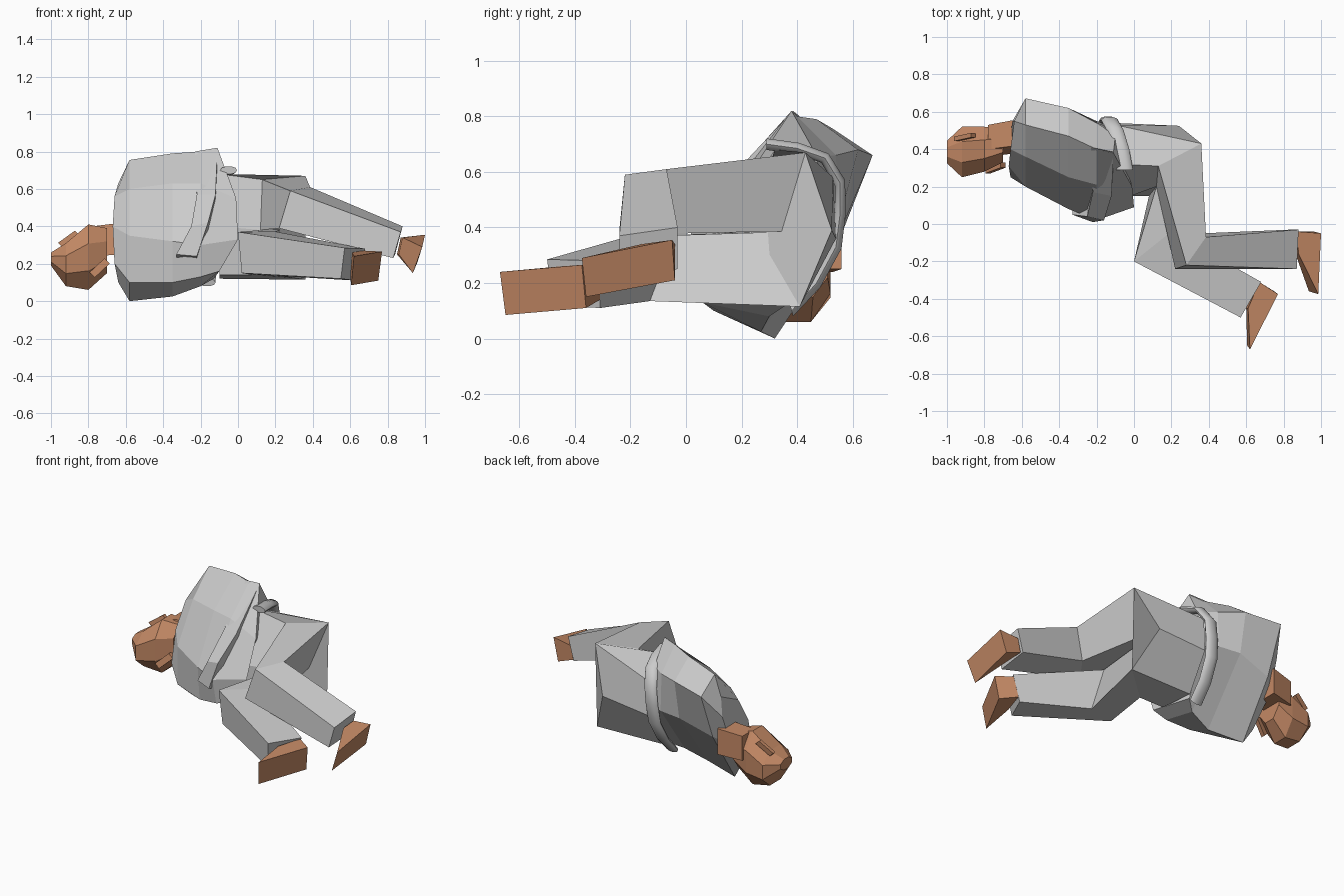
import bpy, bmesh, math
from mathutils import Vector


def material(name, color):
    m = bpy.data.materials.new(name)
    m.diffuse_color = color
    return m


SKIN = material("skin", (0.55, 0.25, 0.13, 1))


def loft(name, rings, mat=None, smooth=False):
    """Skin a closed tube through rings of equal point count and cap both ends."""
    bm = bmesh.new()
    vs = [[bm.verts.new(p) for p in r] for r in rings]
    n = len(vs[0])
    for a, b in zip(vs, vs[1:]):
        for i in range(n):
            j = (i + 1) % n
            bm.faces.new((a[i], a[j], b[j], b[i]))
    bm.faces.new(vs[0][::-1])
    bm.faces.new(vs[-1])
    bmesh.ops.recalc_face_normals(bm, faces=bm.faces)
    me = bpy.data.meshes.new(name)
    bm.to_mesh(me)
    bm.free()
    ob = bpy.data.objects.new(name, me)
    bpy.context.collection.objects.link(ob)
    if mat:
        me.materials.append(mat)
    for p in me.polygons:
        p.use_smooth = smooth
    return ob


def section(x, yz):
    return [(x, y, z) for y, z in yz]


def oval(x, y, z, ry, rz, n=8):
    return [(x, y + ry * math.cos(2 * math.pi * (i + .5) / n) / math.cos(math.pi / n),
             z + rz * math.sin(2 * math.pi * (i + .5) / n) / math.cos(math.pi / n))
            for i in range(n)]


# Jacket: shoulders to hem, each ring runs top, back, underside, front
loft("jacket", [
    [(-.64, .55, .63), (-.65, .55, .5), (-.66, .48, .3), (-.64, .34, .1),
     (-.66, .25, .2), (-.67, .31, .40), (-.66, .40, .56)],
    section(-.58, [(.53, .755), (.672, .66), (.55, .35), (.32, .0), (.2, .1), (.2, .35), (.36, .6)]),
    section(-.35, [(.47, .79), (.62, .68), (.57, .42), (.27, .025), (.1, .1), (.08, .32), (.25, .63)]),
    section(-.2, [(.4, .80), (.54, .66), (.55, .42), (.3, .08), (.06, .13), (.02, .30), (.21, .63)]),
    [(-.11, .38, .82), (-.1, .47, .66), (-.1, .51, .4), (-.13, .36, .12),
     (-.1, .06, .16), (0, .09, .33), (-.01, .2, .55)],
])

# Fold running down the jacket front
loft("jacket_fold", [
    [(-.23, .41, .80), (-.11, .385, .82), (-.11, .34, .75), (-.23, .36, .75)],
    [(-.22, .17, .57), (-.12, .15, .57), (-.12, .22, .52), (-.22, .22, .52)],
    [(-.25, .04, .40), (-.16, .02, .42), (-.16, .1, .36), (-.25, .1, .36)],
    [(-.33, .05, .25), (-.22, .01, .24), (-.22, .08, .22), (-.33, .1, .22)],
])

# Hips, from the waist to the open ends of the thighs
A, B, C, D = (.13, .31, .65), (.36, .43, .67), (.24, .525, .39), (.36, .41, .115)
E, F = (.08, .15, .14), (.12, .20, .38)
loft("hips", [section(-.1, [(.32, .68), (.53, .58), (.54, .36), (.4, .12), (.15, .14), (.12, .4)]),
              [A, B, C, D, E, F]])

# Bent legs: hip, knee and ankle rings
loft("upper_leg", [
    [A, B, C, F],
    [(.28, -.22, .59), (.385, -.07, .61), (.36, -.05, .378), (.22, -.24, .39)],
    [(.87, -.24, .37), (.88, -.03, .40), (.84, -.03, .25), (.83, -.24, .23)],
])
loft("lower_leg", [
    [F, C, D, E],
    [(0, -.2, .37), (.2, -.04, .372), (.22, -.13, .135), (.02, -.19, .15)],
    [(.57, -.5, .285), (.68, -.31, .28), (.63, -.31, .11), (.55, -.48, .12)],
])

# Wedge feet: ankle ring then sole ring
loft("upper_foot", [
    [(.88, -.16, .34), (.87, -.04, .34), (.85, -.04, .25), (.86, -.15, .25)],
    [(.985, -.375, .29), (1, -.05, .355), (.96, -.04, .21), (.935, -.36, .15)],
], SKIN)
loft("lower_foot", [
    [(.61, -.45, .26), (.67, -.31, .27), (.64, -.31, .14), (.6, -.45, .13)],
    [(.62, -.67, .24), (.77, -.375, .265), (.75, -.36, .11), (.605, -.65, .085)],
], SKIN)

# Belt: rounded band wrapped round the back
path = [(-.05, .29, .70), (-.07, .40, .685), (-.10, .5, .65), (-.13, .555, .56),
        (-.14, .555, .45), (-.15, .54, .33), (-.16, .47, .2), (-.165, .38, .10)]
belt = []
for x, y, z in path:
    out = Vector((0, y - .3, z - .4)).normalized()
    belt.append([Vector((x, y, z)) + Vector((.045 * math.cos(t), 0, 0)) + out * (.022 * math.sin(t))
                 for t in (i * math.pi / 5 for i in range(10))])
ob = loft("belt", belt, smooth=True)
bpy.context.view_layer.objects.active = ob
ob.select_set(True)
bpy.ops.object.shade_smooth_by_angle(angle=math.radians(50))

# Head and neck
loft("head", [oval(-.70, .42, .27, .09, .12), oval(-.80, .40, .235, .12, .175),
              oval(-.92, .385, .195, .135, .115), oval(-1, .385, .225, .06, .035)], SKIN)
loft("neck", [section(-.78, [(.36, .24), (.53, .24), (.53, .40), (.40, .40)]),
              section(-.62, [(.38, .25), (.56, .25), (.56, .42), (.42, .42)])], SKIN)

# Small ear and mouth strips
for name, a, b, w in (("ear", (-.95, .455, .30), (-.86, .475, .365), .012),
                      ("mouth", (-.78, .285, .14), (-.70, .315, .215), .014)):
    loft(name, [[(p[0] + dx, p[1] + dy, p[2] + dz) for dx, dy, dz in
                 ((-w, -w, w), (w, -w, -w), (w, w, -w), (-w, w, w))] for p in (a, b)], SKIN)
